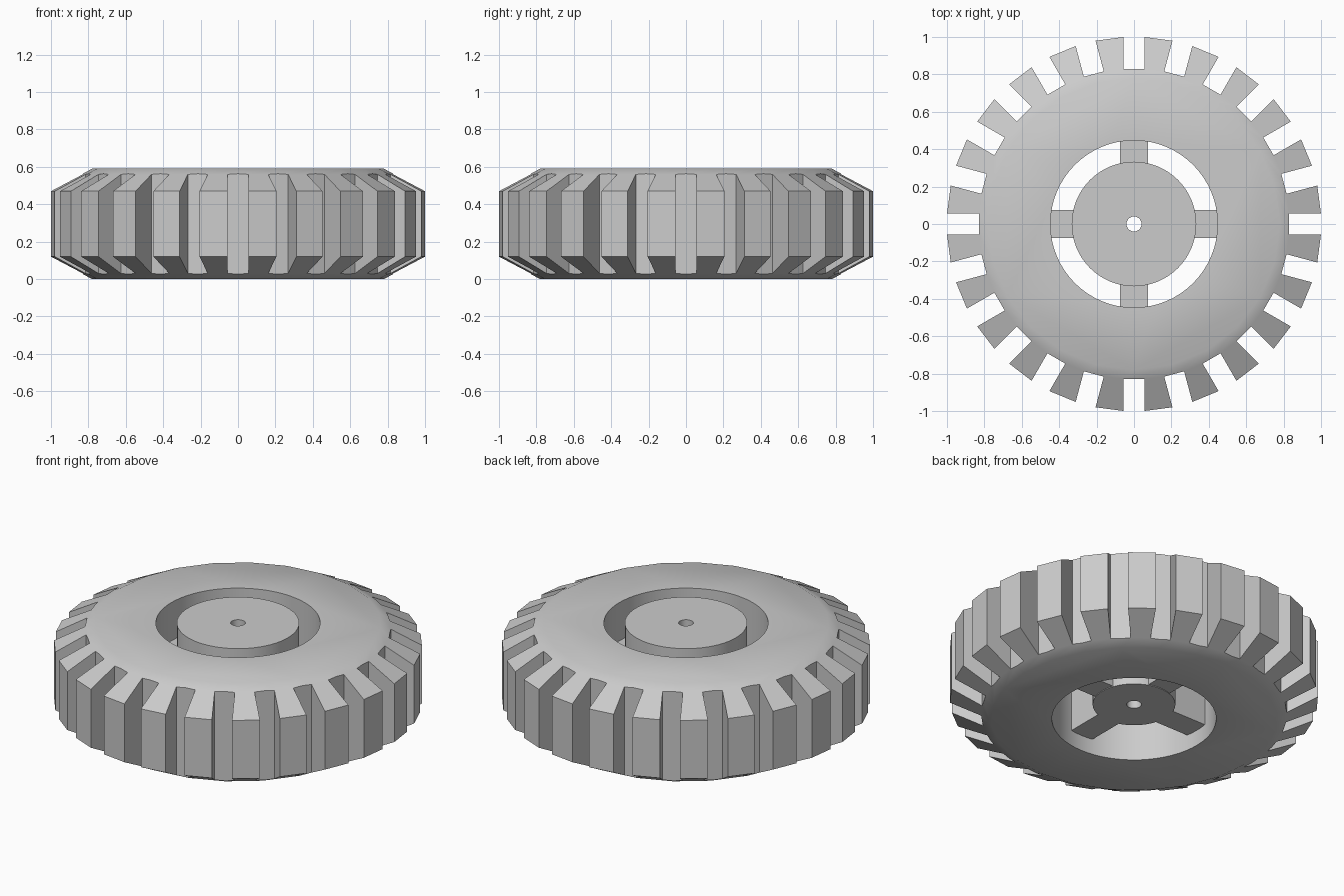
import bpy, bmesh, math
from mathutils import Matrix, Vector

default = bpy.data.objects.get("Cube")
if default:
    bpy.data.objects.remove(default, do_unlink=True)

HEIGHT = 0.59
LUGS = 24

grey = bpy.data.materials.new("light_grey")
grey.use_nodes = True
grey.diffuse_color = (0.6, 0.6, 0.6, 1)
grey.node_tree.nodes["Principled BSDF"].inputs["Base Color"].default_value = (0.6, 0.6, 0.6, 1)


def make_object(name, bm):
    bmesh.ops.recalc_face_normals(bm, faces=bm.faces)
    mesh = bpy.data.meshes.new(name)
    bm.to_mesh(mesh)
    bm.free()
    mesh.materials.append(grey)
    obj = bpy.data.objects.new(name, mesh)
    bpy.context.collection.objects.link(obj)
    return obj


def lathe(bm, profile, sides, caps=False):
    """Revolve (radius, z) points; close the profile, or cap its two end rings."""
    rings = [[bm.verts.new((r * math.cos(a), r * math.sin(a), z))
              for a in (math.tau * i / sides for i in range(sides))]
             for r, z in profile]
    pairs = list(zip(rings, rings[1:]))
    if caps:
        bm.faces.new(rings[0])
        bm.faces.new(rings[-1])
    else:
        pairs.append((rings[-1], rings[0]))
    for low, high in pairs:
        for i in range(sides):
            j = (i + 1) % sides
            bm.faces.new((low[i], low[j], high[j], high[i]))


def box(bm, centre, size, angle):
    m = (Matrix.Rotation(angle, 4, 'Z') @ Matrix.Translation(Vector(centre))
         @ Matrix.Diagonal((*size, 1)))
    bmesh.ops.create_cube(bm, size=1, matrix=m)


def cut(obj, cutter):
    mod = obj.modifiers.new("cut", 'BOOLEAN')
    mod.operation = 'DIFFERENCE'
    mod.solver = 'EXACT'
    mod.object = cutter


def smooth(obj):
    bpy.ops.object.select_all(action='DESELECT')
    obj.select_set(True)
    bpy.context.view_layer.objects.active = obj
    bpy.ops.object.shade_smooth_by_angle(angle=math.radians(30))


# Tyre: bevelled disc with one flat per lug
bm = bmesh.new()
lathe(bm, [(0.78, 0), (1.007, 0.12), (1.007, 0.47), (0.78, HEIGHT)], LUGS, caps=True)
tyre = make_object("tyre", bm)

# Tread slots and the central opening
bm = bmesh.new()
for i in range(LUGS):
    box(bm, (1.03, 0, HEIGHT / 2), (0.4, 0.11, 1), math.tau * i / LUGS)
slots = make_object("slot_cutter", bm)
bm = bmesh.new()
lathe(bm, [(0.447, -0.2), (0.447, 0.8)], 64, caps=True)
opening = make_object("opening_cutter", bm)
cut(tyre, slots)
cut(tyre, opening)

graph = bpy.context.evaluated_depsgraph_get()
finished = bpy.data.meshes.new_from_object(tyre.evaluated_get(graph))
tyre.modifiers.clear()
tyre.data = finished
for cutter in (slots, opening):
    bpy.data.objects.remove(cutter, do_unlink=True)
smooth(tyre)

# Hub: wide cap above a narrower core, with an axle hole
bm = bmesh.new()
lathe(bm, [(0.04, 0.09), (0.225, 0.09), (0.225, 0.36), (0.333, 0.36),
           (0.333, HEIGHT), (0.04, HEIGHT)], 64)
smooth(make_object("hub", bm))

# Four spokes joining the hub to the tyre
bm = bmesh.new()
for i in range(4):
    box(bm, (0.33, 0, 0.227), (0.26, 0.15, 0.266), math.tau * i / 4)
make_object("spokes", bm)
